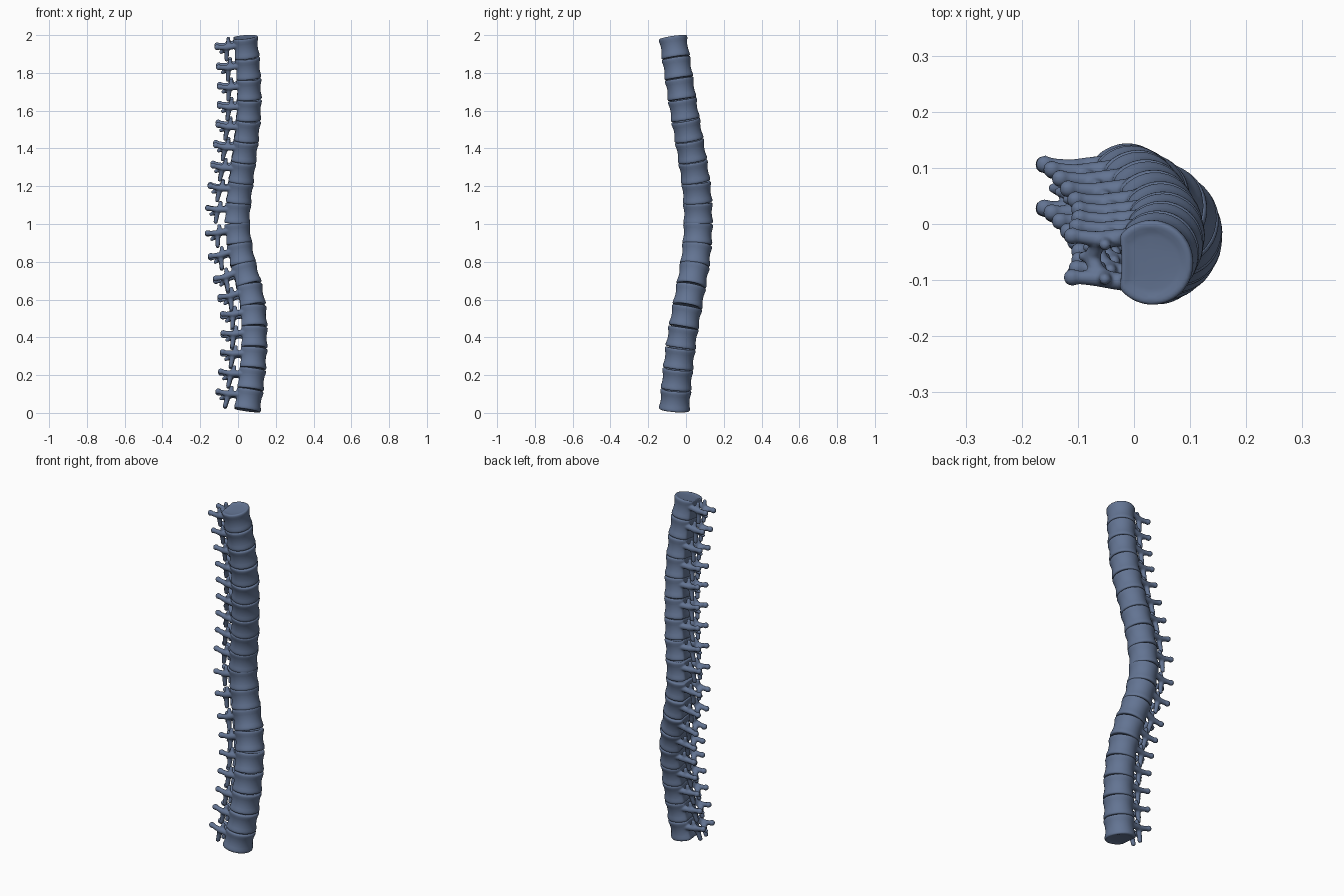
import bpy, bmesh, math
from mathutils import Vector, Matrix

if "Cube" in bpy.data.objects:
    bpy.data.objects.remove(bpy.data.objects["Cube"])

bone = bpy.data.materials.new("slate blue")
bone.diffuse_color = (0.125, 0.175, 0.29, 1)
bone.use_nodes = True
bone.node_tree.nodes["Principled BSDF"].inputs["Base Color"].default_value = bone.diffuse_color

# Centre line of the spine: x, y at even steps of height
LINE = [(.04, -.062), (.068, -.045), (.079, -.02), (.066, .015), (.015, .05), (-.013, .065),
        (.005, .055), (.03, .025), (.05, -.01), (.048, -.04), (.031, -.07)]
Z0, Z1, COUNT = 0.014, 1.99, 18
PTS = [Vector((x, y, Z0 + (Z1 - Z0) * i / 10)) for i, (x, y) in enumerate(LINE)]


def curve(t):
    """Catmull-Rom point at t in 0..1"""
    u = t * 10
    i = min(int(u), 9)
    f = u - i
    b, c = PTS[i], PTS[i + 1]
    a = PTS[i - 1] if i else 2 * b - c
    d = PTS[i + 2] if i < 9 else 2 * c - b
    return 0.5 * (2 * b + (c - a) * f + (2 * a - 5 * b + 4 * c - d) * f**2
                  + (3 * b - a - 3 * c + d) * f**3)


def limb(bm, p, q, r0, r1, n=9):
    """Rounded bar made of a chain of overlapping balls"""
    p, q = Vector(p), Vector(q)
    for i in range(n):
        f = i / (n - 1)
        bmesh.ops.create_icosphere(bm, subdivisions=2, radius=r0 + (r1 - r0) * f,
                                   matrix=Matrix.Translation(p.lerp(q, f)))


def body(bm):
    """Waisted drum with a flattened back and dished ends"""
    half = [(.3, .050), (.72, .051), (.9, .0555), (.99, .0555), (1.035, .050),
            (1.03, .040), (.975, .024), (.95, .008)]
    prof = half + [(r, -z) for r, z in reversed(half)]
    n, rings = 48, []
    for r, z in prof:
        ring = []
        for k in range(n):
            a = 2 * math.pi * k / n
            x, y = .074 * math.cos(a), .076 * math.sin(a)
            if x < -.058:                       # slightly hollow back
                x = -.058 + .004 * math.cos(y / .05 * math.pi / 2)
            ring.append(bm.verts.new((x * r, y * r, z)))
        rings.append(ring)
    for a, b in zip(rings, rings[1:]):
        for k in range(n):
            bm.faces.new((a[k], b[k], b[(k + 1) % n], a[(k + 1) % n]))
    bm.faces.new(rings[0])
    bm.faces.new(reversed(rings[-1]))


def arch(bm):
    """Rear arch: pedicles, joint lumps, side processes and central spine"""
    for s, reach in ((1, .043), (-1, .034)):
        limb(bm, (-.045, s * .043, .020), (-.098, s * .036, .014), .017, .017)        # pedicle
        limb(bm, (-.098, s * .036, .014), (-.147, s * reach, .018), .016, .0125)     # process
        bmesh.ops.create_icosphere(bm, subdivisions=2, radius=.0165,
                                   matrix=Matrix.Translation((-.150, s * reach, .019)))
        limb(bm, (-.090, s * .034, .010), (-.086, s * .032, .050), .015, .011)       # upper joint
        limb(bm, (-.098, s * .030, .010), (-.105, s * .025, -.052), .015, .012)      # lower joint
        limb(bm, (-.100, s * .036, .012), (-.116, 0, -.004), .014, .015)             # lamina
    limb(bm, (-.112, 0, -.004), (-.132, 0, -.014), .014, .010)                       # spine stub


# One vertebra, fused and softened
bm = bmesh.new()
body(bm)
arch(bm)
bmesh.ops.recalc_face_normals(bm, faces=bm.faces)
raw = bpy.data.meshes.new("vertebra_raw")
bm.to_mesh(raw)
bm.free()
tmp = bpy.data.objects.new("vertebra_raw", raw)
bpy.context.collection.objects.link(tmp)
rm = tmp.modifiers.new("fuse", 'REMESH')
rm.mode = 'VOXEL'
rm.voxel_size = 0.0045
sm = tmp.modifiers.new("soften", 'SMOOTH')
sm.factor, sm.iterations = 0.5, 4
dec = tmp.modifiers.new("lighten", 'DECIMATE')
dec.ratio = 0.4
mesh = bpy.data.meshes.new_from_object(tmp.evaluated_get(bpy.context.evaluated_depsgraph_get()))
mesh.name = "vertebra"
mesh.materials.clear()
mesh.materials.append(bone)
mesh.polygons.foreach_set("use_smooth", [True] * len(mesh.polygons))
mesh.update()
bpy.data.objects.remove(tmp)

# Stack copies along the curve, slightly larger toward the bottom
for i in range(COUNT):
    lo, hi = curve(i / COUNT), curve((i + 1) / COUNT)
    up = (hi - lo).normalized()
    side = up.cross(Vector((1, 0, 0))).normalized()
    fwd = side.cross(up)
    w = 1.05 - 0.08 * i / (COUNT - 1)
    h = (hi - lo).length / 0.1115
    m = Matrix((fwd * w, side * w, up * h)).transposed().to_4x4()
    m.translation = (lo + hi) / 2
    ob = bpy.data.objects.new(f"vertebra_{i + 1:02d}", mesh)
    ob.matrix_world = m
    bpy.context.collection.objects.link(ob)
